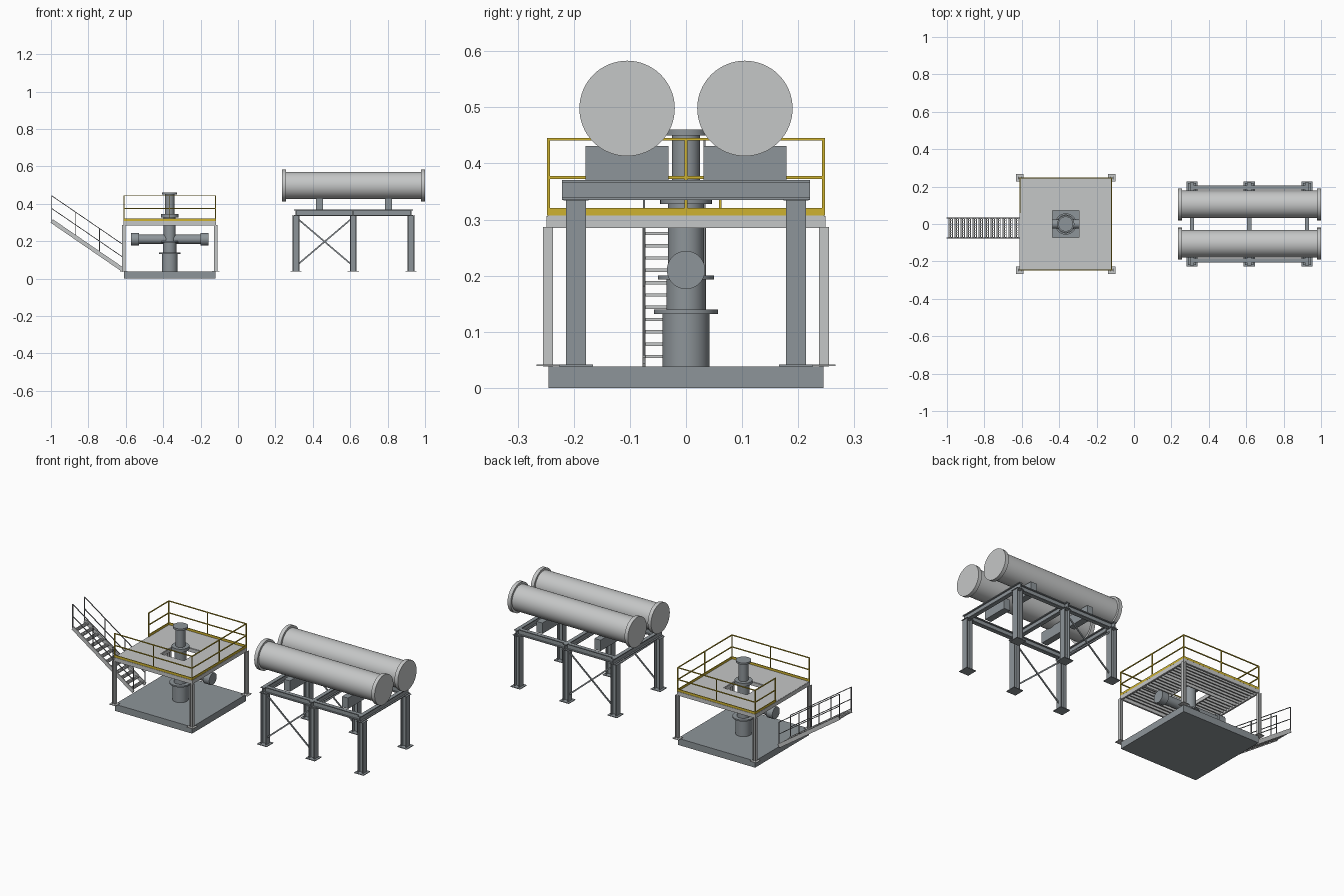
import bpy, bmesh
from math import radians
from mathutils import Vector, Matrix

cube = bpy.data.objects.get("Cube")
if cube:
    bpy.data.objects.remove(cube)


def material(name, rgb):
    m = bpy.data.materials.new(name)
    m.use_nodes = True
    m.diffuse_color = (*rgb, 1)
    m.node_tree.nodes["Principled BSDF"].inputs["Base Color"].default_value = (*rgb, 1)
    return m


light = material("light grey metal", (0.56, 0.57, 0.57))
steel = material("dark grey steel", (0.27, 0.30, 0.32))
yellow = material("safety yellow", (0.62, 0.45, 0.03))
rail_grey = material("stair rail grey", (0.25, 0.26, 0.27))


def box(bm, center, size):
    m = Matrix.Translation(center) @ Matrix.Diagonal((*size, 1))
    bmesh.ops.create_cube(bm, size=1, matrix=m)


def bar(bm, a, b, w, h):
    """Rectangular bar from a to b, w wide across and h deep."""
    a, b = Vector(a), Vector(b)
    d = b - a
    m = Matrix.Translation((a + b) / 2) @ d.to_track_quat("X", "Z").to_matrix().to_4x4()
    bmesh.ops.create_cube(bm, size=1, matrix=m @ Matrix.Diagonal((d.length, w, h, 1)))


def drum(bm, a, b, r, sides=48):
    a, b = Vector(a), Vector(b)
    d = b - a
    m = Matrix.Translation((a + b) / 2) @ d.to_track_quat("Z", "Y").to_matrix().to_4x4()
    bmesh.ops.create_cone(bm, cap_ends=True, segments=sides, radius1=r, radius2=r,
                          depth=d.length, matrix=m)


def i_beam(bm, a, b, w, h, t):
    """Two flanges and a web between them."""
    a, b = Vector(a), Vector(b)
    rot = (b - a).to_track_quat("X", "Z")
    up = rot @ Vector((0, 0, (h - t) / 2))
    bar(bm, a + up, b + up, w, t)
    bar(bm, a - up, b - up, w, t)
    bar(bm, a, b, t, h - 2 * t)


def finish(name, bm, mat, smooth=False):
    me = bpy.data.meshes.new(name)
    bm.to_mesh(me)
    bm.free()
    me.materials.append(mat)
    ob = bpy.data.objects.new(name, me)
    bpy.context.collection.objects.link(ob)
    if smooth:
        bpy.ops.object.select_all(action="DESELECT")
        ob.select_set(True)
        bpy.context.view_layer.objects.active = ob
        bpy.ops.object.shade_smooth_by_angle(angle=radians(35))
    return ob


CX, HALF, HOLE, BASE = -0.365, 0.246, 0.075, 0.038

# Platform base slab
bm = bmesh.new()
box(bm, (CX, 0, BASE / 2), (0.49, 0.49, BASE))
finish("base_slab", bm, steel)

# Platform corner columns with foot plates
bm = bmesh.new()
for sx in (-1, 1):
    for sy in (-1, 1):
        x, y = CX + sx * HALF, sy * HALF
        i_beam(bm, (x, y, BASE), (x, y, 0.287), 0.018, 0.018, 0.003)
        box(bm, (x, y, 0.04), (0.04, 0.04, 0.003))
finish("platform_columns", bm, light)

# Deck plates around the square opening, edge beams and joists
bm = bmesh.new()
mid = (HALF + HOLE) / 2
for s in (-1, 1):
    box(bm, (CX, s * mid, 0.305), (2 * HALF, HALF - HOLE, 0.005))
    box(bm, (CX + s * mid, 0, 0.305), (HALF - HOLE, 2 * HOLE, 0.005))
    box(bm, (CX, s * 0.243, 0.2955), (0.497, 0.01, 0.022))
    box(bm, (CX + s * 0.243, 0, 0.2955), (0.01, 0.497, 0.022))
    box(bm, (CX, s * HOLE, 0.2955), (0.48, 0.006, 0.02))
    box(bm, (CX + s * HOLE, 0, 0.2955), (0.006, 2 * HOLE, 0.02))
finish("deck", bm, light)

bm = bmesh.new()
for i in range(-9, 10):
    y = i * 0.024
    if abs(y) > HOLE:
        box(bm, (CX, y, 0.297), (0.48, 0.005, 0.014))
    else:
        for s in (-1, 1):
            box(bm, (CX + s * mid, y, 0.297), (HALF - HOLE, 0.005, 0.014))
finish("deck_joists", bm, light)

# Yellow guard rails and kick plates, open on the left of the stair side
rails, kicks = bmesh.new(), bmesh.new()
x0, x1, e = CX - 0.245, CX + 0.245, 0.245
for a, b, posts in (((x0, -e), (x1, -e), 3), ((x0, e), (x1, e), 3),
                    ((x1, -e), (x1, e), 3), ((x0, 0.061), (x0, e), 2)):
    for z in (0.375, 0.443):
        bar(rails, (*a, z), (*b, z), 0.005, 0.005)
    bar(kicks, (*a, 0.314), (*b, 0.314), 0.004, 0.013)
    for i in range(posts):
        p = Vector(a).lerp(Vector(b), i / (posts - 1))
        box(rails, (p.x, p.y, 0.376), (0.005, 0.005, 0.138))
finish("guard_rails", rails, yellow)
finish("kick_plates", kicks, yellow)

# Vertical pipe stack: radius, bottom, top
bm = bmesh.new()
for r, lo, hi in ((0.042, 0.036, 0.132), (0.057, 0.132, 0.14), (0.035, 0.14, 0.193),
                  (0.05, 0.193, 0.2), (0.032, 0.2, 0.328), (0.046, 0.328, 0.346),
                  (0.025, 0.346, 0.45), (0.04, 0.45, 0.46)):
    drum(bm, (CX, 0, lo), (CX, 0, hi), r)
finish("pipe_stack", bm, steel, True)

# Horizontal cross pipe with end flanges
bm = bmesh.new()
drum(bm, (CX - 0.17, 0, 0.21), (CX + 0.17, 0, 0.21), 0.025)
for s in (-1, 1):
    drum(bm, (CX + s * 0.165, 0, 0.21), (CX + s * 0.206, 0, 0.21), 0.034)
finish("cross_pipe", bm, steel, True)

# Stair: stringers, slatted treads and rails
LOW, HIGH = Vector((-0.612, 0, 0.045)), Vector((-0.996, 0, 0.308))
SY, SW = -0.021, 0.054
stringers, treads, srails = bmesh.new(), bmesh.new(), bmesh.new()
for s in (-1, 1):
    y = Vector((0, SY + s * SW, 0))
    bar(stringers, LOW + y, HIGH + y, 0.005, 0.022)
    for h in (0.067, 0.135):
        up = Vector((0, 0, h))
        bar(srails, LOW + y + up, HIGH + y + up, 0.004, 0.004)
    for i in range(4):
        p = LOW.lerp(HIGH, i / 3) + y
        box(srails, p + Vector((0, 0, 0.067)), (0.004, 0.004, 0.138))
for i in range(12):
    p = LOW.lerp(HIGH, (i + 0.5) / 12)
    for k in (-1, 0, 1):
        box(treads, (p.x + k * 0.009, SY, p.z), (0.005, 2 * SW, 0.006))
    for k in range(-4, 5):
        box(treads, (p.x, SY + k * 0.0125, p.z), (0.023, 0.003, 0.005))
finish("stair_stringers", stringers, light)
finish("stair_treads", treads, light)
finish("stair_rails", srails, rail_grey)

# Tank support frame: columns, foot and cap plates, beams
XS, FY, BZ = (0.31, 0.616, 0.925), 0.196, 0.3525
cols, plates, beams, braces = (bmesh.new() for _ in range(4))
for x in XS:
    i_beam(beams, (x, -0.221, BZ), (x, 0.221, BZ), 0.022, 0.035, 0.005)
    for s in (-1, 1):
        y = s * FY
        for k in (-1, 1):
            box(cols, (x + k * 0.0155, y, 0.1875), (0.005, 0.036, 0.295))
        box(cols, (x, y, 0.1875), (0.028, 0.005, 0.295))
        box(plates, (x, y, 0.04), (0.06, 0.06, 0.004))
        box(plates, (x, y, 0.335), (0.044, 0.044, 0.003))
for s in (-1, 1):
    y = s * FY
    i_beam(beams, (XS[0], y, BZ), (XS[2], y, BZ), 0.022, 0.034, 0.005)
    # Crossed braces in the bay nearest the platform
    bar(braces, (0.325, y - 0.003, 0.08), (0.601, y - 0.003, 0.315), 0.005, 0.008)
    bar(braces, (0.325, y + 0.003, 0.315), (0.601, y + 0.003, 0.08), 0.005, 0.008)
finish("frame_columns", cols, steel)
finish("frame_plates", plates, steel)
finish("frame_beams", beams, steel)
finish("frame_braces", braces, steel)

# Saddles and the two tanks
saddles = bmesh.new()
for s, side in ((-1, "right"), (1, "left")):
    y = s * 0.105
    for x in (0.436, 0.805):
        box(saddles, (x, y, 0.4), (0.038, 0.148, 0.062))
    bm = bmesh.new()
    drum(bm, (0.245, y, 0.498), (0.99, y, 0.498), 0.073, 64)
    for a, b in ((0.236, 0.257), (0.979, 1.0)):
        drum(bm, (a, y, 0.498), (b, y, 0.498), 0.085, 64)
    finish(side + "_tank", bm, light, True)
finish("tank_saddles", saddles, steel)
